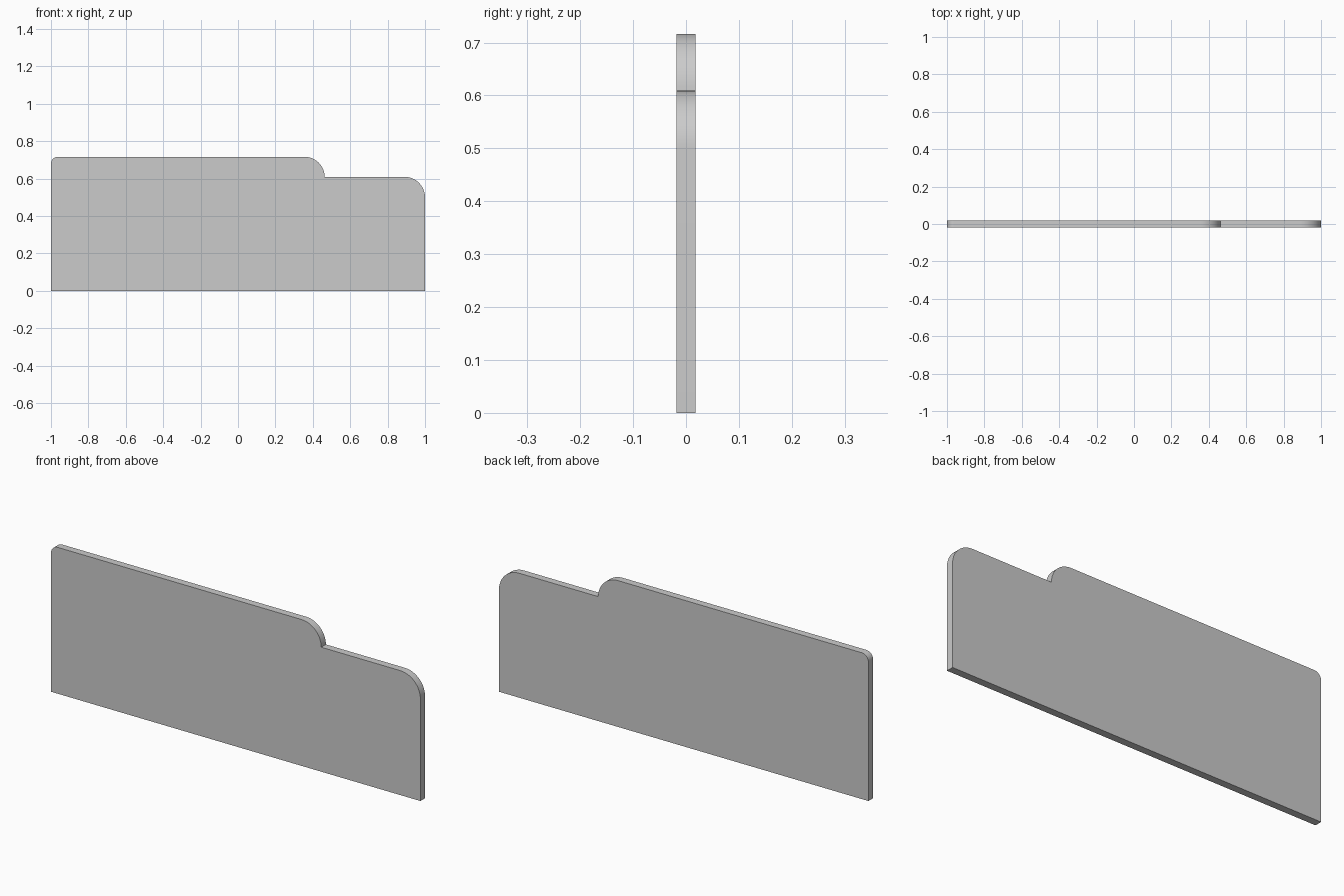
import bpy, bmesh
from math import cos, sin, radians

if "Cube" in bpy.data.objects:
    bpy.data.objects.remove(bpy.data.objects["Cube"])

HALF_T = 0.018
TOP, STEP = 0.716, 0.609


def arc(cx, cz, r, a0, a1, n=16):
    """Points on a circular arc in the xz plane, angles in degrees."""
    return [(cx + r * cos(radians(a0 + (a1 - a0) * i / n)),
             cz + r * sin(radians(a0 + (a1 - a0) * i / n))) for i in range(n + 1)]


# Outline, anticlockwise seen from the front
r_tab, r_end, r_left = TOP - STEP, 0.11, 0.036
outline = [(-1, 0), (1, 0)]
outline += arc(1 - r_end, STEP - r_end, r_end, 0, 90)          # right corner
outline += arc(0.463 - r_tab, STEP, r_tab, 0, 90)              # step corner
outline += arc(-1 + r_left, TOP - r_left, r_left, 90, 180, 8)  # left corner

# Extrude the outline to a thin panel
bm = bmesh.new()
face = bm.faces.new([bm.verts.new((x, -HALF_T, z)) for x, z in outline])
ext = bmesh.ops.extrude_face_region(bm, geom=[face], use_keep_orig=True)
moved = [g for g in ext["geom"] if isinstance(g, bmesh.types.BMVert)]
bmesh.ops.translate(bm, vec=(0, 2 * HALF_T, 0), verts=moved)
bmesh.ops.recalc_face_normals(bm, faces=bm.faces)
mesh = bpy.data.meshes.new("stepped_panel")
bm.to_mesh(mesh)
bm.free()

panel = bpy.data.objects.new("stepped_panel", mesh)
bpy.context.collection.objects.link(panel)

# Smooth the rounded corners, keep the rims sharp
bpy.context.view_layer.objects.active = panel
panel.select_set(True)
bpy.ops.object.shade_smooth_by_angle(angle=radians(30))
